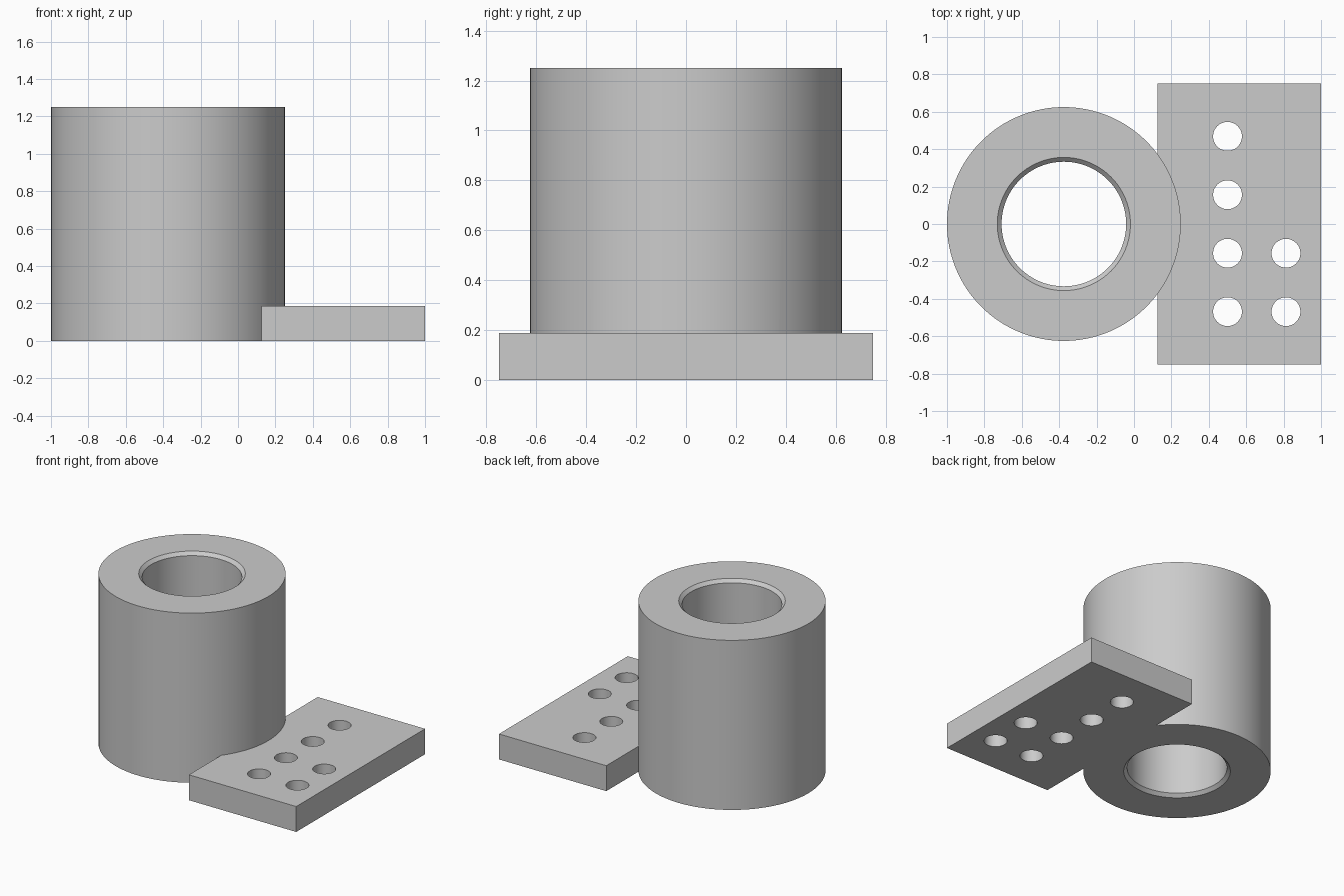
import bpy
import bmesh
from math import cos, sin, tau, radians

cube = bpy.data.objects.get("Cube")
if cube:
    bpy.data.objects.remove(cube, do_unlink=True)

grey = bpy.data.materials.new("plain grey")
grey.use_nodes = True
colour = (0.6, 0.6, 0.6, 1)
grey.diffuse_color = colour
grey.node_tree.nodes["Principled BSDF"].inputs["Base Color"].default_value = colour


def add_object(name, bm):
    bmesh.ops.recalc_face_normals(bm, faces=bm.faces)
    mesh = bpy.data.meshes.new(name)
    bm.to_mesh(mesh)
    bm.free()
    mesh.materials.append(grey)
    obj = bpy.data.objects.new(name, mesh)
    bpy.context.collection.objects.link(obj)
    return obj


def lathe(name, profile, centre, segments):
    """Revolve a closed (radius, height) loop around a vertical axis."""
    bm = bmesh.new()
    rings = []
    for i in range(segments):
        a = tau * i / segments
        rings.append([bm.verts.new((centre[0] + r * cos(a), centre[1] + r * sin(a), z))
                      for r, z in profile])
    n = len(profile)
    for i, ring in enumerate(rings):
        after = rings[(i + 1) % segments]
        for j in range(n):
            k = (j + 1) % n
            bm.faces.new((ring[j], after[j], after[k], ring[k]))
    return add_object(name, bm)


def apply_boolean(target, tool, operation):
    mod = target.modifiers.new("join", "BOOLEAN")
    mod.operation = operation
    mod.solver = "EXACT"
    mod.object = tool
    bpy.context.view_layer.objects.active = target
    bpy.ops.object.modifier_apply(modifier=mod.name)
    bpy.data.objects.remove(tool, do_unlink=True)


# Thick sleeve with a bore chamfered at both ends
height, outer, bore, chamfer = 1.25, 0.625, 0.333, 0.023
sleeve = lathe("sleeve", [
    (outer, 0), (outer, height),
    (bore + chamfer, height), (bore, height - chamfer),
    (bore, chamfer), (bore + chamfer, 0),
], (-0.375, 0), 128)

# Mounting plate
left, right, half_depth, thick = 0.125, 1.0, 0.75, 0.1875
bm = bmesh.new()
bmesh.ops.create_cube(bm, size=1)
for v in bm.verts:
    v.co.x = right if v.co.x > 0 else left
    v.co.y *= 2 * half_depth
    v.co.z = thick if v.co.z > 0 else 0
plate = add_object("mounting_plate", bm)

# Bolt holes: a row of four and a row of two
step = 0.3125
rows = [(0.5, 4), (0.8125, 2)]
for x, count in rows:
    for i in range(count):
        bm = bmesh.new()
        bmesh.ops.create_cone(bm, cap_ends=True, segments=48,
                              radius1=0.077, radius2=0.077, depth=1)
        bmesh.ops.translate(bm, verts=bm.verts, vec=(x, (i - 1.5) * step, 0))
        apply_boolean(plate, add_object("hole_cutter", bm), "DIFFERENCE")

# Fuse the plate to the sleeve, with smooth walls and crisp rims
apply_boolean(sleeve, plate, "UNION")
sleeve.name = "sleeve_with_mounting_plate"
bpy.ops.object.select_all(action="DESELECT")
sleeve.select_set(True)
bpy.context.view_layer.objects.active = sleeve
bpy.ops.object.shade_smooth_by_angle(angle=radians(30))
